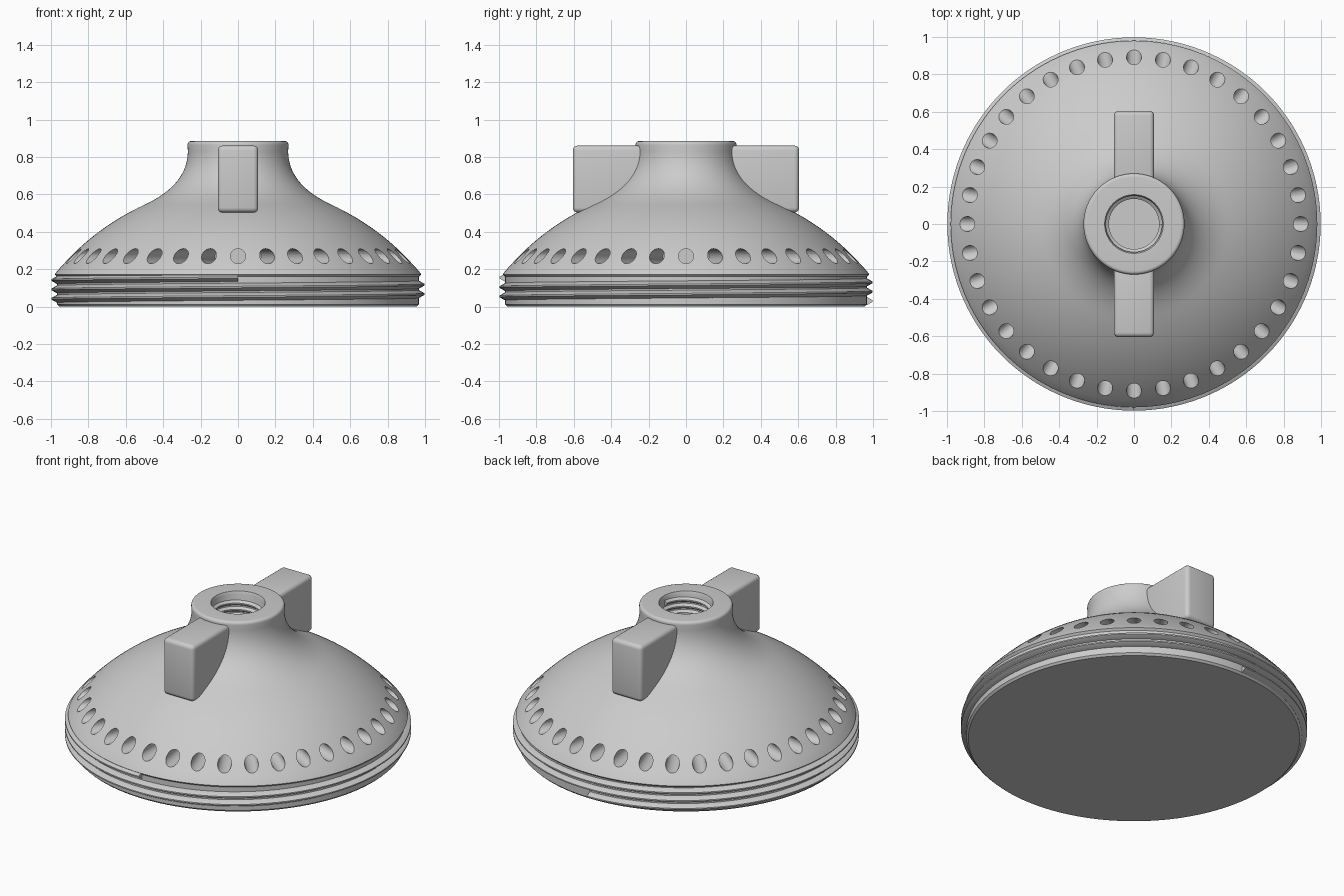
import bpy, bmesh, math
from mathutils import Matrix, Vector
from mathutils.geometry import interpolate_bezier

if "Cube" in bpy.data.objects:
    bpy.data.objects.remove(bpy.data.objects["Cube"], do_unlink=True)

grey = bpy.data.materials.new("light grey")
grey.use_nodes = True
grey.diffuse_color = (0.6, 0.6, 0.6, 1)
grey.node_tree.nodes["Principled BSDF"].inputs["Base Color"].default_value = (0.6, 0.6, 0.6, 1)


def make_object(name, bm):
    bmesh.ops.recalc_face_normals(bm, faces=bm.faces)
    mesh = bpy.data.meshes.new(name)
    bm.to_mesh(mesh)
    bm.free()
    mesh.materials.append(grey)
    obj = bpy.data.objects.new(name, mesh)
    bpy.context.collection.objects.link(obj)
    return obj


def activate(obj):
    bpy.ops.object.select_all(action='DESELECT')
    obj.select_set(True)
    bpy.context.view_layer.objects.active = obj


def smooth(obj, angle=30):
    activate(obj)
    bpy.ops.object.shade_smooth_by_angle(angle=math.radians(angle))


def curve(a, b, c, d, count=16):
    pts = interpolate_bezier(*[Vector((p[0], 0, p[1])) for p in (a, b, c, d)], count)
    return [(p.x, p.z) for p in pts]


def lathe(name, profile, steps=144):
    bm = bmesh.new()
    verts = [bm.verts.new((r, 0, z)) for r, z in profile]
    edges = [bm.edges.new(pair) for pair in zip(verts, verts[1:])]
    bmesh.ops.spin(bm, geom=verts + edges, cent=(0, 0, 0), axis=(0, 0, 1),
                   angle=math.tau, steps=steps, use_merge=True)
    bmesh.ops.remove_doubles(bm, verts=bm.verts, dist=0.0005)
    return make_object(name, bm)


def helix(name, section, start_angle, start_z, pitch, turns, per_turn=120):
    """Sweep a closed (radius, z) section along a right-handed helix."""
    bm = bmesh.new()
    rings = []
    for i in range(int(turns * per_turn) + 1):
        a = start_angle + math.tau * i / per_turn
        z0 = start_z + pitch * i / per_turn
        rings.append([bm.verts.new((r * math.cos(a), r * math.sin(a), z0 + z))
                      for r, z in section])
    n = len(section)
    for p, q in zip(rings, rings[1:]):
        for k in range(n):
            bm.faces.new((p[k], p[(k + 1) % n], q[(k + 1) % n], q[k]))
    bm.faces.new(rings[0])
    bm.faces.new(rings[-1])
    obj = make_object(name, bm)
    smooth(obj)
    return obj


# Domed body with neck and blind bore
shoulder = curve((0.5, 0.545), (0.66, 0.47), (0.82, 0.365), (0.975, 0.18))
neck = curve((0.268, 0.83), (0.27, 0.70), (0.36, 0.61), (0.5, 0.545))
rim = curve((0.25, 0.885), (0.26, 0.885), (0.27, 0.88), (0.27, 0.865), 6)
profile = [(0, 0.5), (0.15, 0.5), (0.15, 0.868), (0.157, 0.885)]
profile += rim + neck + shoulder[1:]
profile += [(0.98, 0.172), (0.968, 0.16), (0.968, 0.012), (0.956, 0), (0, 0)]
body = lathe("domed_body", profile)

# Ring of radial holes
HOLES, INNER, OUTER = 36, 0.48, 1.1
bm = bmesh.new()
for i in range(HOLES):
    place = (Matrix.Rotation(math.tau * i / HOLES, 4, 'Z')
             @ Matrix.Translation(((INNER + OUTER) / 2, 0, 0.27))
             @ Matrix.Rotation(math.pi / 2, 4, 'Y'))
    bmesh.ops.create_cone(bm, cap_ends=True, segments=24, radius1=0.04, radius2=0.04,
                          depth=OUTER - INNER, matrix=place)
cutter = make_object("hole_cutter", bm)
cutter.hide_render = True
cut = body.modifiers.new("holes", 'BOOLEAN')
cut.operation = 'DIFFERENCE'
cut.solver = 'EXACT'
cut.object = cutter
activate(body)
bpy.ops.object.modifier_apply(modifier=cut.name)
bpy.data.objects.remove(cutter, do_unlink=True)
smooth(body)

# Outer thread, from the back up to the front
helix("outer_thread", [(0.955, -0.021), (0.968, -0.021), (0.998, -0.004),
                       (0.998, 0.004), (0.968, 0.021), (0.955, 0.021)],
      math.pi / 2, 0.03, 0.05, 2.5)

# Thread inside the neck
helix("bore_thread", [(0.16, -0.016), (0.15, -0.016), (0.134, -0.004),
                      (0.134, 0.004), (0.15, 0.016), (0.16, 0.016)],
      0, 0.52, 0.04, 8, 72)

# Front and back grip wings
for name, side in (("front_wing", -1), ("back_wing", 1)):
    bm = bmesh.new()
    bmesh.ops.create_cube(bm, size=1, matrix=Matrix.Translation((0, side * 0.4025, 0.6825))
                          @ Matrix.Diagonal((0.216, 0.405, 0.357, 1)))
    wing = make_object(name, bm)
    bevel = wing.modifiers.new("rounded edges", 'BEVEL')
    bevel.width = 0.025
    bevel.segments = 4
    activate(wing)
    bpy.ops.object.modifier_apply(modifier=bevel.name)
    smooth(wing)
